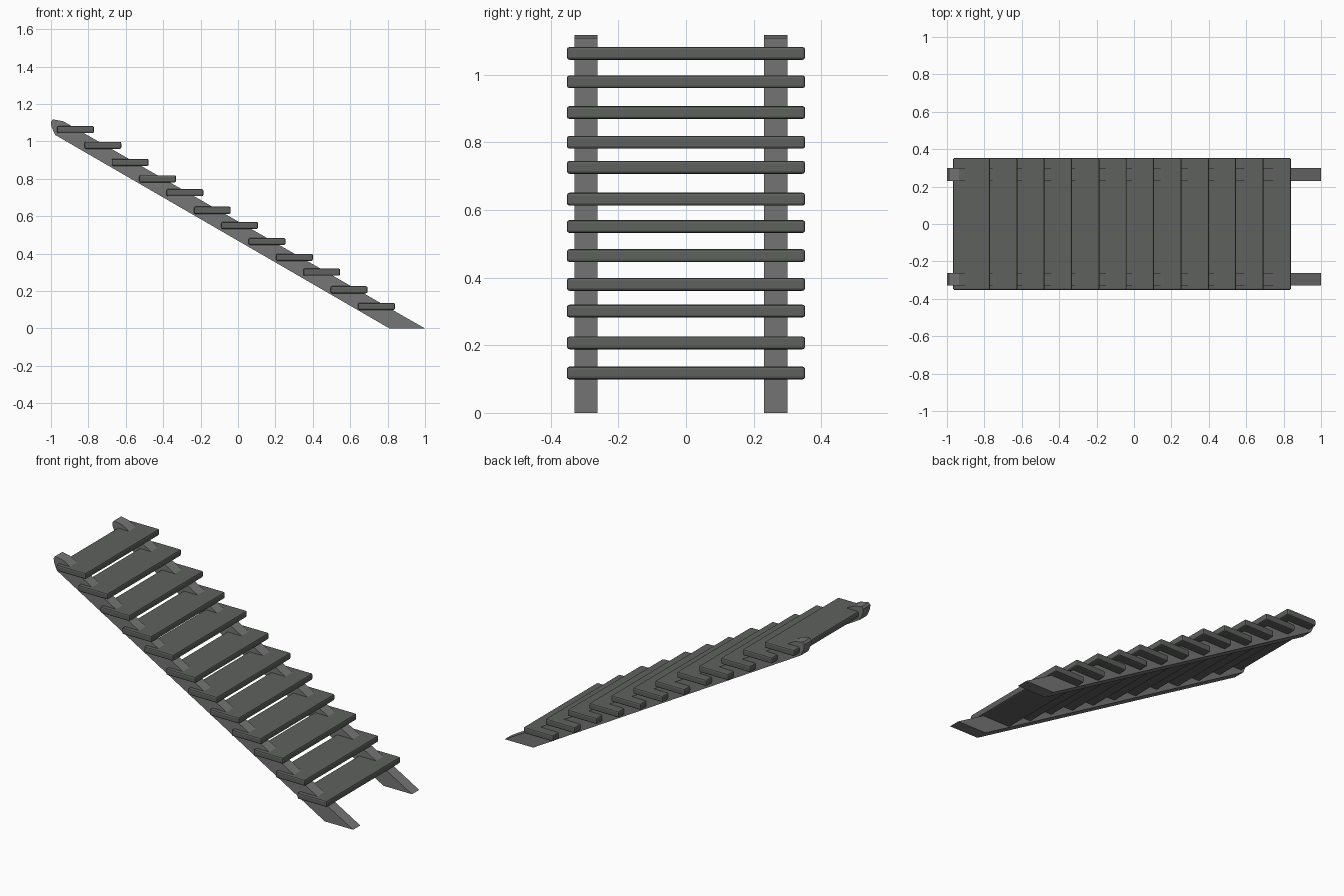
import bpy, bmesh

if "Cube" in bpy.data.objects:
    bpy.data.objects.remove(bpy.data.objects["Cube"])


def new_object(name, bm):
    bmesh.ops.recalc_face_normals(bm, faces=bm.faces[:])
    mesh = bpy.data.meshes.new(name)
    bm.to_mesh(mesh)
    bm.free()
    obj = bpy.data.objects.new(name, mesh)
    bpy.context.collection.objects.link(obj)
    return obj


def stringer(name, y0, y1):
    # Sloped side beam: flat foot, chamfered upper end
    profile = [(0.81, 0), (1.0, 0), (-0.935, 1.108), (-0.99, 1.118),
               (-1.0, 1.105), (-0.998, 1.08), (-0.978, 1.035)]
    bm = bmesh.new()
    face = bm.faces.new([bm.verts.new((x, y0, z)) for x, z in profile])
    ext = bmesh.ops.extrude_face_region(bm, geom=[face])["geom"]
    verts = [v for v in ext if isinstance(v, bmesh.types.BMVert)]
    bmesh.ops.translate(bm, verts=verts, vec=(0, y1 - y0, 0))
    return new_object(name, bm)


def tread(name, x, z):
    # Plank with softened edges
    bm = bmesh.new()
    bmesh.ops.create_cube(bm, size=1)
    bmesh.ops.scale(bm, verts=bm.verts[:], vec=(0.197, 0.705, 0.038))
    bmesh.ops.bevel(bm, geom=bm.edges[:], offset=0.008, offset_type='OFFSET',
                    segments=2, profile=0.5, affect='EDGES')
    obj = new_object(name, bm)
    obj.location = (x, 0, z)
    mat = bpy.data.materials.get("tread_grey")
    if mat is None:
        mat = bpy.data.materials.new("tread_grey")
        mat.diffuse_color = (0.11, 0.12, 0.11, 1)
        mat.use_nodes = True
        mat.node_tree.nodes["Principled BSDF"].inputs["Base Color"].default_value = mat.diffuse_color
    obj.data.materials.append(mat)
    return obj


# Side beams
beams = [stringer("front_stringer", -0.33, -0.262),
         stringer("back_stringer", 0.231, 0.30)]
beam_mat = bpy.data.materials.new("stringer_grey")
beam_mat.diffuse_color = (0.18, 0.18, 0.18, 1)
beam_mat.use_nodes = True
beam_mat.node_tree.nodes["Principled BSDF"].inputs["Base Color"].default_value = beam_mat.diffuse_color
for b in beams:
    b.data.materials.append(beam_mat)

# Treads from top to bottom, slightly uneven heights
heights = [1.063, 0.979, 0.888, 0.80, 0.726, 0.632,
           0.551, 0.465, 0.38, 0.301, 0.207, 0.118]
for i, z in enumerate(heights):
    tread(f"tread_{i + 1}", -0.869 + i * 0.1463, z)
